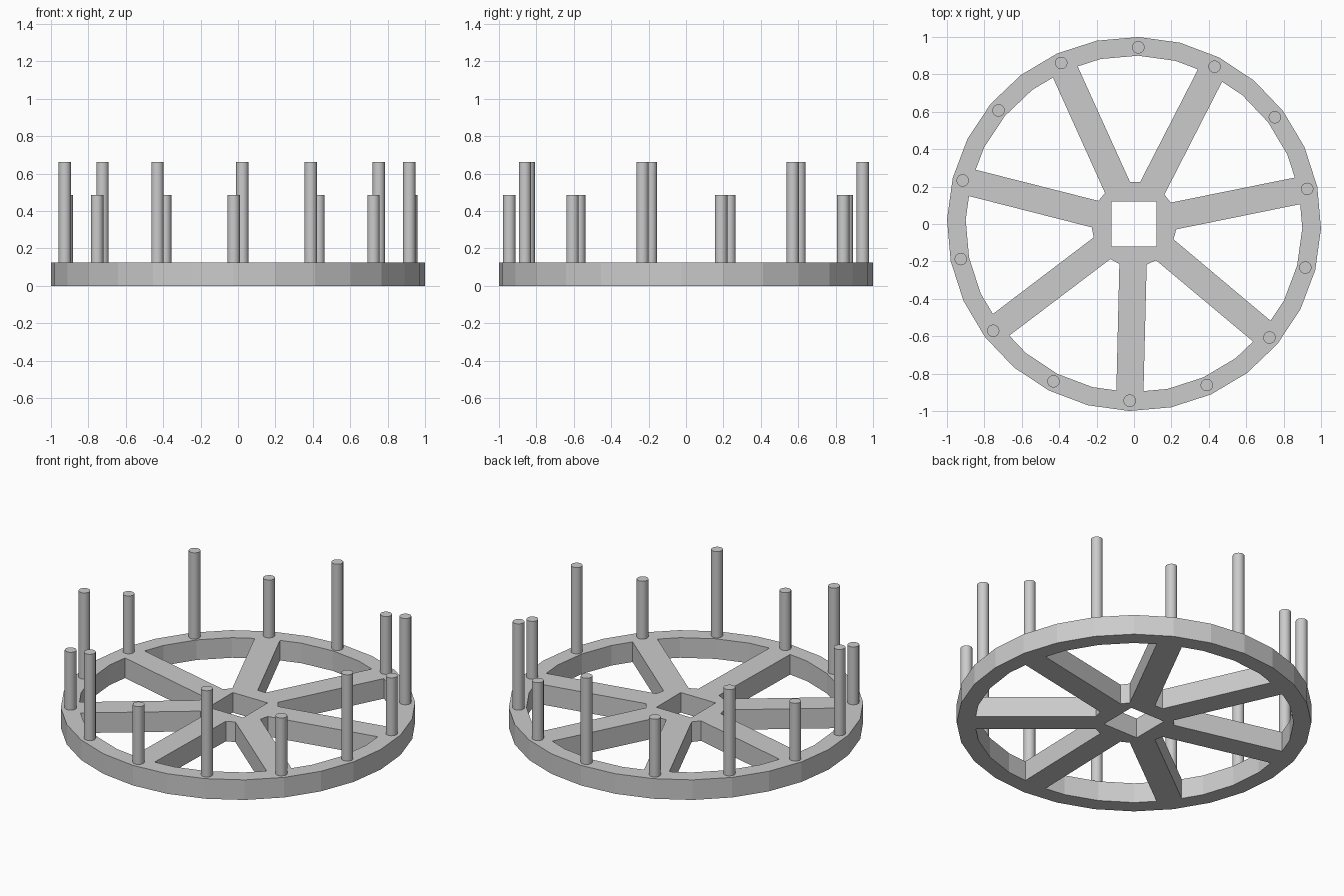
import bpy
import bmesh
from math import radians, degrees, asin, cos, sin, pi

cube = bpy.data.objects.get("Cube")
if cube:
    bpy.data.objects.remove(cube, do_unlink=True)

SPOKES = 7
SIDES = 4 * SPOKES
STEP = 2 * pi / SIDES
START = radians(88.6)
THICK = 0.125
RIM_IN, HUB, HALF = 0.9, 0.227, 0.073

grey = bpy.data.materials.new("grey")
grey.use_nodes = True
grey.diffuse_color = (0.6, 0.6, 0.6, 1)
grey.node_tree.nodes["Principled BSDF"].inputs["Base Color"].default_value = (0.6, 0.6, 0.6, 1)


def polar(r, a):
    return r * cos(a), r * sin(a)


def add_prism(bm, outline, z0, z1):
    """Extrude a flat outline straight up."""
    face = bm.faces.new([bm.verts.new((x, y, z0)) for x, y in outline])
    top = bmesh.ops.extrude_face_region(bm, geom=[face])["geom"]
    verts = [v for v in top if isinstance(v, bmesh.types.BMVert)]
    bmesh.ops.translate(bm, verts=verts, vec=(0, 0, z1 - z0))


def make_object(name, bm):
    bmesh.ops.recalc_face_normals(bm, faces=bm.faces[:])
    mesh = bpy.data.meshes.new(name)
    bm.to_mesh(mesh)
    bm.free()
    mesh.materials.append(grey)
    obj = bpy.data.objects.new(name, mesh)
    bpy.context.collection.objects.link(obj)
    return obj


# Wheel: a faceted disc
bm = bmesh.new()
add_prism(bm, [polar(1, START + i * STEP) for i in range(SIDES)], 0, THICK)
wheel = make_object("spoked_wheel", bm)

# Openings between the spokes, and the square axle hole
bm = bmesh.new()
rim_angle = 2 * STEP - asin(HALF / RIM_IN)
rim_r = RIM_IN * cos(STEP / 2) / cos(rim_angle - 1.5 * STEP)
hub_angle = 2 * STEP - asin(HALF / HUB)
window = [(HUB, -hub_angle), (rim_r, -rim_angle), (RIM_IN, -STEP), (RIM_IN, 0),
          (RIM_IN, STEP), (rim_r, rim_angle), (HUB, hub_angle)]
for i in range(SPOKES):
    mid = START + i * 4 * STEP
    add_prism(bm, [polar(r, mid + a) for r, a in window], -0.1, THICK + 0.1)
s = 0.12
add_prism(bm, [(-s, -s), (s, -s), (s, s), (-s, s)], -0.1, THICK + 0.1)
cutter = make_object("opening_cutter", bm)

cut = wheel.modifiers.new("openings", "BOOLEAN")
cut.operation = "DIFFERENCE"
cut.solver = "EXACT"
cut.object = cutter
bpy.context.view_layer.objects.active = wheel
wheel.select_set(True)
bpy.ops.object.modifier_apply(modifier=cut.name)
bpy.data.objects.remove(cutter, do_unlink=True)

# Pegs: tall ones over the openings, short ones over the spokes
for i in range(2 * SPOKES):
    kind, top = ("short", 0.485) if i % 2 else ("tall", 0.662)
    base = THICK - 0.02
    x, y = polar(0.945, START + i * 2 * STEP)
    bpy.ops.mesh.primitive_cylinder_add(vertices=28, radius=0.033, depth=top - base,
                                        location=(x, y, (top + base) / 2))
    peg = bpy.context.object
    peg.name = f"{kind}_peg_{i // 2 + 1}"
    peg.data.materials.append(grey)
    bpy.ops.object.shade_smooth_by_angle(angle=radians(30))
